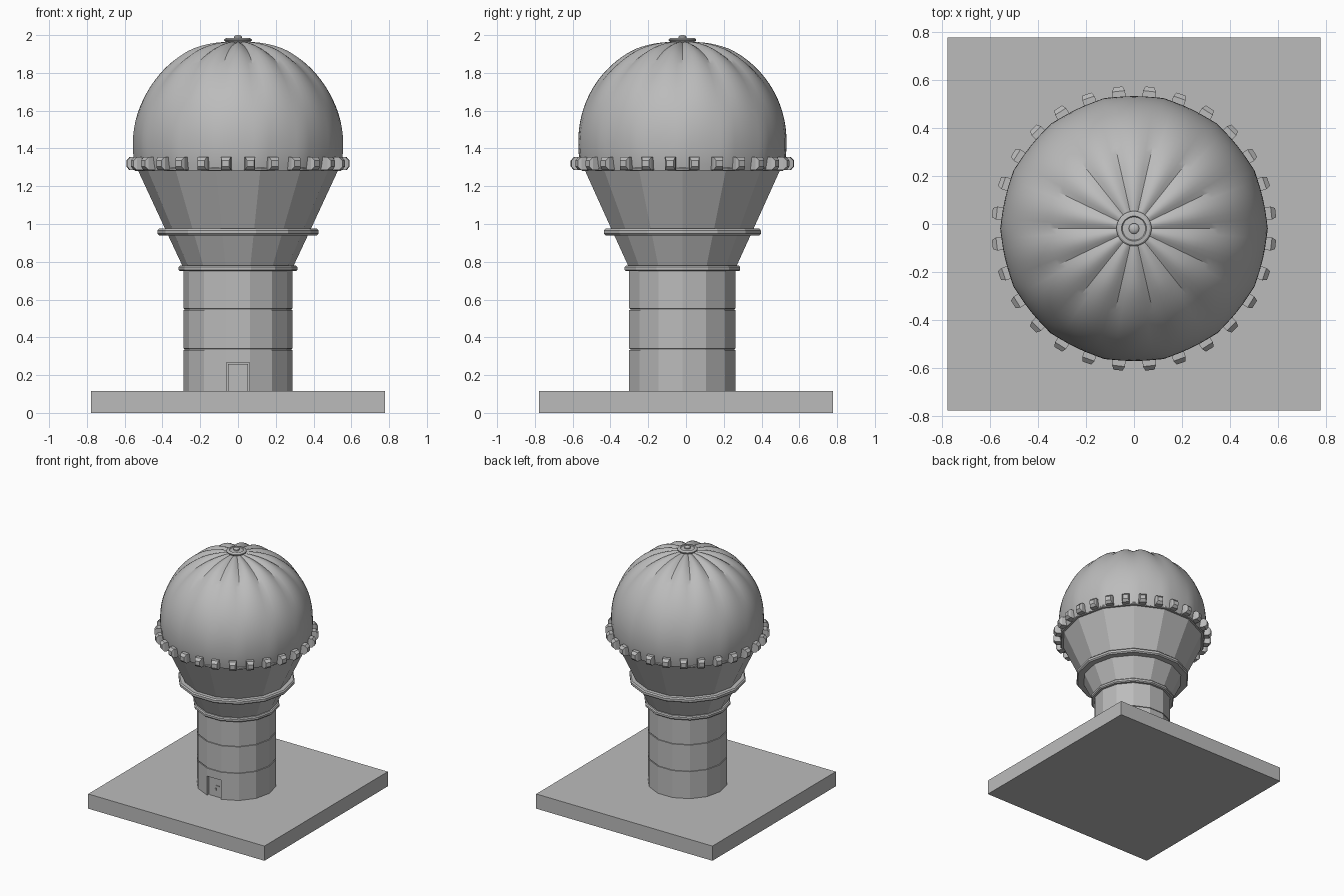
import bpy, bmesh
from math import sin, cos, pi, radians, tau
from mathutils import Matrix, Vector

if "Cube" in bpy.data.objects:
    bpy.data.objects.remove(bpy.data.objects["Cube"], do_unlink=True)

SIDES = 14
AXIS = Vector((0, -0.019, 0))      # the tower stands slightly forward of the slab centre

grey = bpy.data.materials.new("concrete grey")
grey.use_nodes = True
COLOUR = (0.5, 0.5, 0.5, 1)
grey.diffuse_color = COLOUR
grey.node_tree.nodes["Principled BSDF"].inputs["Base Color"].default_value = COLOUR


def finish(name, bm, loc=AXIS, smooth=None):
    bmesh.ops.recalc_face_normals(bm, faces=bm.faces)
    mesh = bpy.data.meshes.new(name)
    bm.to_mesh(mesh)
    bm.free()
    mesh.materials.append(grey)
    obj = bpy.data.objects.new(name, mesh)
    obj.location = loc
    bpy.context.collection.objects.link(obj)
    if smooth:
        bpy.ops.object.select_all(action='DESELECT')
        obj.select_set(True)
        bpy.context.view_layer.objects.active = obj
        bpy.ops.object.shade_smooth_by_angle(angle=radians(smooth))
    return obj


def loft(bm, rings):
    """Skin stacked closed rings of points and cap both ends."""
    loops = [[bm.verts.new(p) for p in ring] for ring in rings]
    n = len(loops[0])
    for a, b in zip(loops, loops[1:]):
        for i in range(n):
            j = (i + 1) % n
            bm.faces.new((a[i], a[j], b[j], b[i]))
    bm.faces.new(loops[0][::-1])
    bm.faces.new(loops[-1])


def turned(name, profile, sides=SIDES, smooth=None):
    bm = bmesh.new()
    loft(bm, [[(r * cos(tau * i / sides), r * sin(tau * i / sides), z)
               for i in range(sides)] for r, z in profile])
    return finish(name, bm, smooth=smooth)


def box(name, size, loc):
    bm = bmesh.new()
    bmesh.ops.create_cube(bm, size=1, matrix=Matrix.Diagonal((*size, 1)))
    return finish(name, bm, Vector(loc))


def collar(name, r, z0, z1, inner):
    b = (z1 - z0) * 0.25
    turned(name, [(inner, z0), (r - b, z0), (r, z0 + b), (r, z1 - b), (r - b, z1), (inner, z1)])


# Ground slab
box("base_slab", (1.554, 1.554, 0.117), (0, 0, 0.0585))

# Shaft with two thin joint grooves
R = 0.289
profile = [(R, 0.11)]
for z in (0.336, 0.548):
    profile += [(R, z - 0.004), (R - 0.006, z - 0.003), (R - 0.006, z + 0.003), (R, z + 0.004)]
shaft = turned("shaft", profile + [(R, 0.77)])

# Recessed door on the front facet
front_y = AXIS.y - R * cos(pi / SIDES)
cutter = box("door_cutter", (0.122, 0.05, 0.152), (0, front_y, 0.192))
cutter.hide_render = True
cutter.hide_viewport = True
cutter.display_type = 'WIRE'
cut = shaft.modifiers.new("door recess", 'BOOLEAN')
cut.object = cutter
cut.operation = 'DIFFERENCE'
cut.solver = 'EXACT'
box("door_panel", (0.104, 0.01, 0.142), (0, front_y + 0.022, 0.188))
box("door_handle", (0.03, 0.008, 0.006), (0.02, front_y + 0.014, 0.205))
box("door_lock", (0.014, 0.006, 0.018), (0, front_y + 0.015, 0.175))

# Flared cone and its collars
turned("flared_cone", [(0.288, 0.765), (0.377, 0.955), (0.53, 1.285)])
collar("lower_collar", 0.314, 0.75, 0.78, 0.25)
collar("middle_collar", 0.426, 0.94, 0.975, 0.34)
collar("dome_lip", 0.548, 1.28, 1.30, 0.48)

# Dome of bulging gores: flat-sided at the rim, scalloped towards the crown
STEPS, LEVELS = 6, 30
MID_Z, DOME_R = 1.42, 0.557
rings = []
for k in range(LEVELS + 1):
    phi = radians(-14 + (84 + 14) * k / LEVELS)
    t = max(0, sin(phi))
    ring = []
    for i in range(SIDES * STEPS):
        u = (i % STEPS) / STEPS
        angle = tau * i / (SIDES * STEPS)
        chord = cos(pi / SIDES) / cos((2 * u - 1) * pi / SIDES)
        bulge = sin(pi * u) * (0.008 + 0.016 * t) * min(1, 2.2 * cos(phi))
        r = DOME_R * cos(phi) * chord + bulge * cos(phi)
        z = MID_Z + (DOME_R - 0.016 * t) * sin(phi) + bulge * sin(phi)
        ring.append((r * cos(angle), r * sin(angle), z))
    rings.append(ring)
bm = bmesh.new()
loft(bm, rings)
finish("dome", bm, smooth=30)

# Crown cap on the dome
turned("crown_cap", [(0.05, 1.94), (0.066, 1.966), (0.073, 1.971), (0.073, 1.977),
                     (0.066, 1.983), (0.052, 1.985), (0.048, 1.98), (0.024, 1.982)], 32, 30)
turned("crown_knob", [(0.022, 1.96), (0.022, 1.991), (0.016, 1.997), (0.006, 2.0)], 20, 30)

# Ring of chamfered blocks, two for every facet
bm = bmesh.new()
BLOCKS = 2 * SIDES
for i in range(BLOCKS):
    a = tau * (i + 0.5) / BLOCKS
    out, side = Vector((cos(a), sin(a), 0)), Vector((-sin(a), cos(a), 0))
    loft(bm, [[out * r + side * (sx * w) + Vector((0, 0, 1.32 + sz * h))
               for sx, sz in ((-1, -1), (1, -1), (1, 1), (-1, 1))]
              for r, w, h in ((0.51, 0.027, 0.035), (0.575, 0.027, 0.035), (0.593, 0.019, 0.016))])
finish("rim_blocks", bm)
